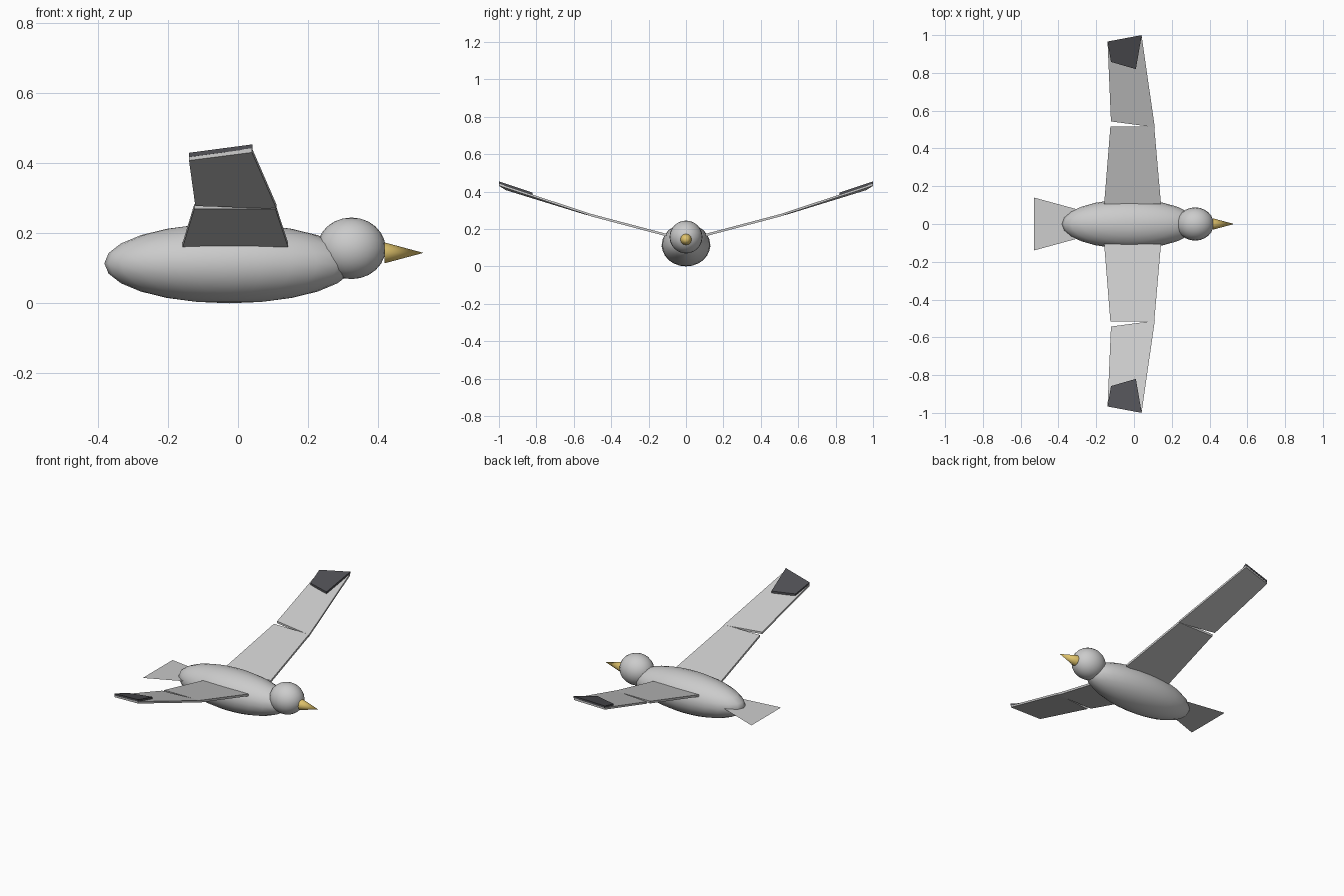
import bpy, bmesh, math

if "Cube" in bpy.data.objects:
    bpy.data.objects.remove(bpy.data.objects["Cube"])


def paint(obj, name, rgb):
    mat = bpy.data.materials.get(name) or bpy.data.materials.new(name)
    mat.diffuse_color = (*rgb, 1)
    mat.use_nodes = True
    mat.node_tree.nodes["Principled BSDF"].inputs["Base Color"].default_value = mat.diffuse_color
    obj.data.materials.append(mat)


def ellipsoid(name, loc, radii):
    bpy.ops.mesh.primitive_uv_sphere_add(segments=24, ring_count=12, radius=1, location=loc)
    obj = bpy.context.object
    obj.name = name
    obj.scale = radii
    bpy.ops.object.transform_apply(location=False, rotation=False, scale=True)
    bpy.ops.object.shade_smooth_by_angle(angle=math.radians(50))
    return obj


def panel(name, top, thickness=0.0, mirrored=True):
    """Four-cornered sheet, optionally thickened downward and mirrored across y."""
    bm = bmesh.new()
    upper = [bm.verts.new(p) for p in top]
    bm.faces.new(upper)
    if thickness:
        lower = [bm.verts.new((x, y, z - thickness)) for x, y, z in top]
        bm.faces.new(lower[::-1])
        for i in range(4):
            j = (i + 1) % 4
            bm.faces.new((upper[j], upper[i], lower[i], lower[j]))
    bmesh.ops.recalc_face_normals(bm, faces=bm.faces[:])
    mesh = bpy.data.meshes.new(name)
    bm.to_mesh(mesh)
    bm.free()
    obj = bpy.data.objects.new(name, mesh)
    bpy.context.collection.objects.link(obj)
    if mirrored:
        mod = obj.modifiers.new("Mirror", 'MIRROR')
        mod.use_axis = (False, True, False)
        mod.use_mirror_merge = False
    return obj


# Body and head
ellipsoid("body", (-0.025, 0, 0.114), (0.357, 0.13, 0.114))
ellipsoid("head", (0.324, 0, 0.157), (0.098, 0.088, 0.088))

# Beak
bpy.ops.mesh.primitive_cone_add(vertices=12, radius1=0.03, radius2=0, depth=0.112,
                                location=(0.474, 0, 0.144), rotation=(0, math.pi / 2, 0))
beak = bpy.context.object
beak.name = "beak"
bpy.ops.object.shade_smooth_by_angle(angle=math.radians(50))
paint(beak, "beak_yellow", (0.75, 0.55, 0.15))

# Wings: inner panel, swept outer panel, dark tip lying on top
panel("inner_wings", [(0.143, 0.105, 0.174), (0.107, 0.517, 0.283),
                      (-0.125, 0.517, 0.283), (-0.158, 0.105, 0.174)], 0.013)
panel("outer_wings", [(0.110, 0.512, 0.282), (0.040, 1.0, 0.443),
                      (-0.140, 0.965, 0.420), (-0.122, 0.543, 0.290)], 0.012)
tips = panel("wing_tips", [(0.010, 0.820, 0.394), (0.041, 1.0, 0.454),
                           (-0.140, 0.966, 0.430), (-0.122, 0.858, 0.397)], 0.012)
paint(tips, "tip_dark", (0.08, 0.08, 0.09))

# Tail: thin sheet dipping slightly to the rear
panel("tail", [(-0.31, -0.08, 0.12), (-0.31, 0.08, 0.12),
               (-0.53, 0.14, 0.103), (-0.53, -0.14, 0.103)], mirrored=False)
